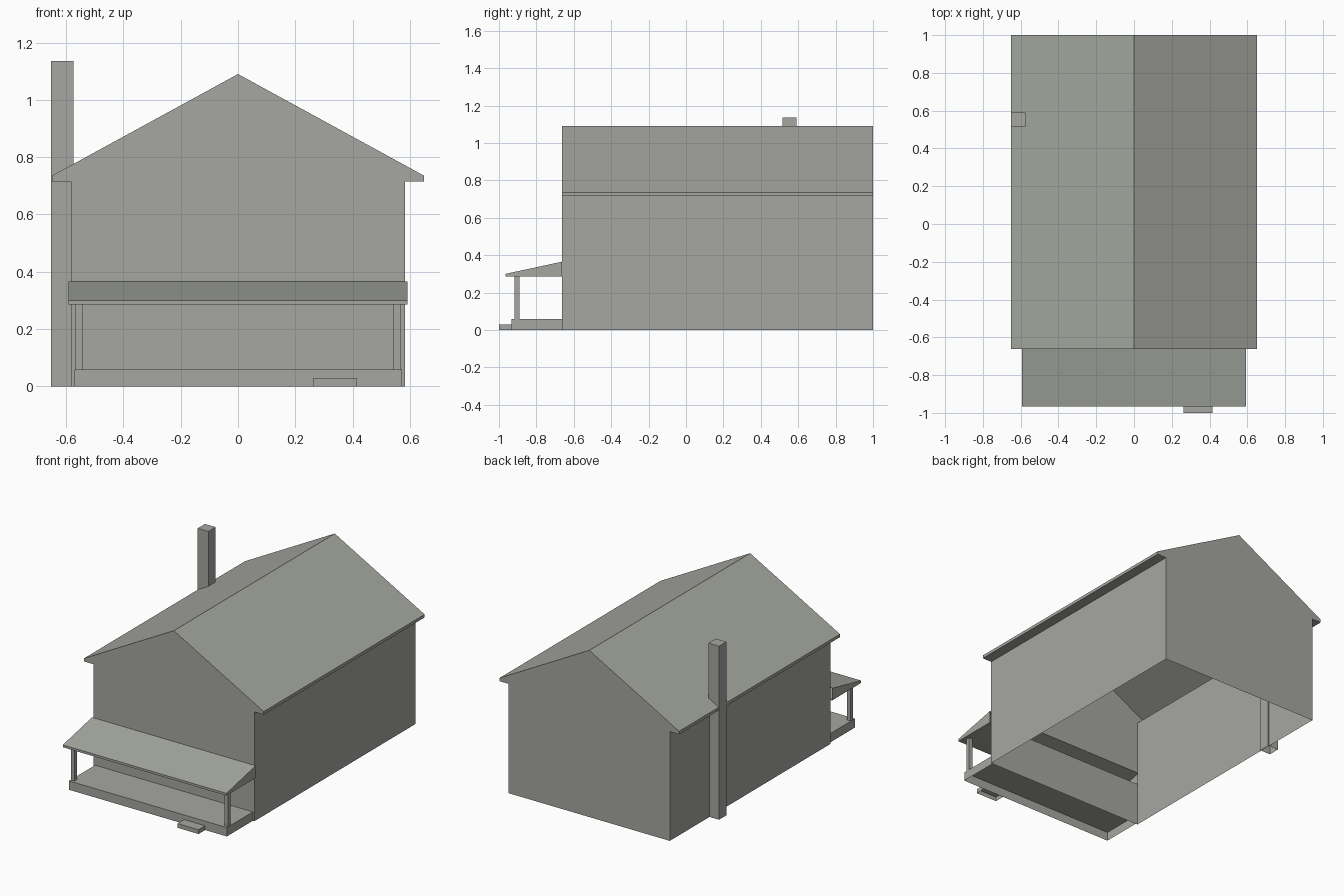
import bpy
import bmesh
from mathutils import Vector

old = bpy.data.objects.get("Cube")
if old:
    bpy.data.objects.remove(old, do_unlink=True)

# One plain grey for the whole building
COLOUR = (0.38, 0.39, 0.355, 1)
grey = bpy.data.materials.new("warm_grey")
grey.use_nodes = True
grey.diffuse_color = COLOUR
grey.node_tree.nodes["Principled BSDF"].inputs["Base Color"].default_value = COLOUR

WALL_Y, BACK_Y = -0.663, 1.0
DECK_Z, PORCH_Z, PORCH_TOP = 0.058, 0.285, 0.365


def prism(name, profile, to_3d, start, end, drop=None, cuts=()):
    """Extrude a closed profile; drop removes faces by centre and normal."""
    bm = bmesh.new()
    base = bm.faces.new([bm.verts.new(to_3d(a, b, start)) for a, b in profile])
    ext = bmesh.ops.extrude_face_region(bm, geom=[base], use_keep_orig=True)
    move = Vector(to_3d(0, 0, end)) - Vector(to_3d(0, 0, start))
    bmesh.ops.translate(bm, vec=move,
                        verts=[g for g in ext["geom"] if isinstance(g, bmesh.types.BMVert)])
    bmesh.ops.recalc_face_normals(bm, faces=bm.faces)
    for z in cuts:
        front = [f for f in bm.faces if f.normal.y < -0.9]
        edges = {e for f in front for e in f.edges}
        verts = {v for f in front for v in f.verts}
        bmesh.ops.bisect_plane(bm, geom=[*front, *edges, *verts],
                               plane_co=(0, 0, z), plane_no=(0, 0, 1))
    if drop:
        gone = [f for f in bm.faces if drop(f.calc_center_median(), f.normal)]
        bmesh.ops.delete(bm, geom=gone, context="FACES")
    mesh = bpy.data.meshes.new(name)
    bm.to_mesh(mesh)
    bm.free()
    mesh.materials.append(grey)
    obj = bpy.data.objects.new(name, mesh)
    bpy.context.collection.objects.link(obj)
    return obj


def along_y(a, b, t):
    return (a, t, b)


def along_x(a, b, t):
    return (t, a, b)


def open_box(name, x, y, z):
    """Box without an underside."""
    outline = [(x[0], z[0]), (x[1], z[0]), (x[1], z[1]), (x[0], z[1])]
    return prism(name, outline, along_y, *y, drop=lambda c, n: n.z < -0.9)


# House shell: gabled profile with boxed eaves, open underneath,
# and a slot in the front wall where the porch roof joins
half = [(0.583, 0), (0.583, 0.715), (0.65, 0.715), (0.65, 0.735)]
gable = half + [(0, 1.09)] + [(-x, z) for x, z in reversed(half)]


def house_gaps(c, n):
    slot = n.y < -0.9 and PORCH_Z < c.z < PORCH_TOP
    return slot or (n.z < -0.9 and c.z < 0.01)


prism("house_shell", gable, along_y, WALL_Y, BACK_Y, house_gaps, (PORCH_Z, PORCH_TOP))

# Chimney against the side wall
open_box("chimney", (-0.652, -0.575), (0.515, 0.59), (0, 1.135))

# Porch roof: hollow wedge joined to the wall
wedge = [(-0.965, PORCH_Z), (WALL_Y, PORCH_Z), (WALL_Y, PORCH_TOP), (-0.965, 0.3)]
prism("porch_roof", wedge, along_x, -0.592, 0.592, drop=lambda c, n: n.y > 0.9)

# Porch deck, step and posts
open_box("porch_deck", (-0.57, 0.572), (-0.932, WALL_Y), (0, DECK_Z))
open_box("porch_step", (0.262, 0.415), (-1, -0.932), (0, 0.028))
for side, x in (("right", -0.555), ("left", 0.555)):
    open_box(side + "_porch_post", (x - 0.013, x + 0.013), (-0.916, -0.89), (DECK_Z, PORCH_Z))
